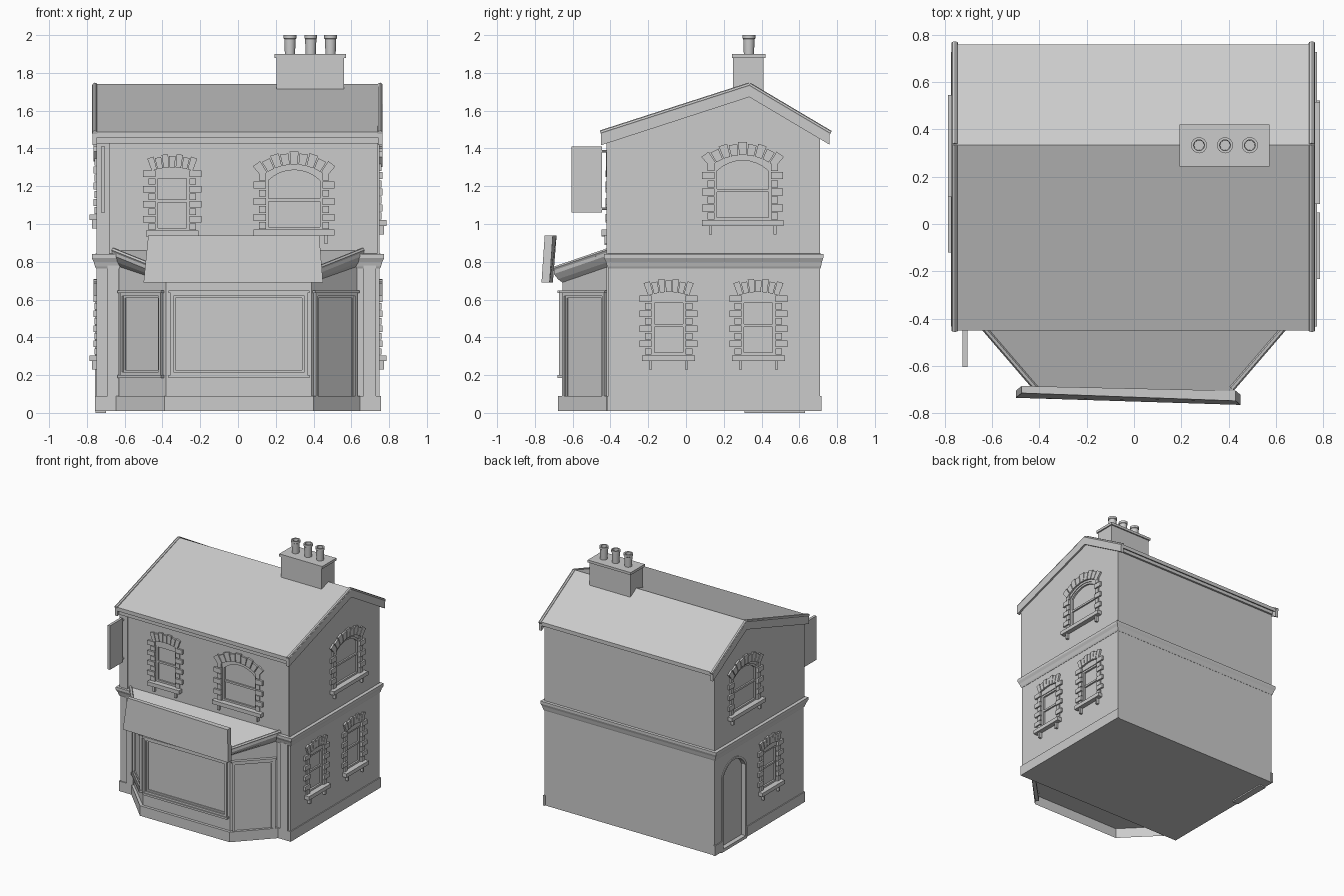
import bpy, bmesh, math
from mathutils import Vector, Matrix

if "Cube" in bpy.data.objects:
    bpy.data.objects.remove(bpy.data.objects["Cube"])

# ---------- helpers ----------
def loft(bm, rings, bottom=True, top=True):
    vs = [[bm.verts.new(p) for p in r] for r in rings]
    n = len(vs[0])
    fs = []
    for a, b in zip(vs, vs[1:]):
        for i in range(n):
            j = (i + 1) % n
            fs.append(bm.faces.new((a[i], a[j], b[j], b[i])))
    caps = [bm.faces.new(vs[0]), bm.faces.new(vs[-1])]
    bmesh.ops.recalc_face_normals(bm, faces=fs + caps)
    for cap, keep in zip(caps, (bottom, top)):
        if not keep:
            bmesh.ops.delete(bm, geom=[cap], context='FACES_ONLY')

def prism(bm, M, pts, d0, d1):
    """Extrude a 2D outline from depth d0 to d1 along the frame's outward axis."""
    loft(bm, [[M @ Vector((u, v, d)) for u, v in pts] for d in (d0, d1)])

def rect(u0, u1, v0, v1):
    return [(u0, v0), (u1, v0), (u1, v1), (u0, v1)]

def box(bm, x0, x1, y0, y1, z0, z1):
    prism(bm, Matrix(), rect(x0, x1, y0, y1), z0, z1)

def tube(bm, a, b, r, n=8):
    a, b = Vector(a), Vector(b)
    q = (b - a).to_track_quat('Z', 'Y')
    c = [q @ Vector((r * math.cos(t), r * math.sin(t), 0))
         for t in (2 * math.pi * i / n for i in range(n))]
    loft(bm, [[p + v for v in c] for p in (a, b)])

def finish(name, bm, smooth=False):
    me = bpy.data.meshes.new(name)
    bm.to_mesh(me)
    bm.free()
    ob = bpy.data.objects.new(name, me)
    bpy.context.collection.objects.link(ob)
    if smooth:
        bpy.ops.object.select_all(action='DESELECT')
        ob.select_set(True)
        bpy.context.view_layer.objects.active = ob
        bpy.ops.object.shade_smooth_by_angle(angle=math.radians(35))
    return ob

def wall_frame(a, b):
    """u runs from a to b in plan, v is up, third axis points out of the wall."""
    u = Vector((b[0] - a[0], b[1] - a[1], 0)).normalized()
    o = Vector((u.y, -u.x, 0))
    M = Matrix((u, Vector((0, 0, 1)), o)).transposed().to_4x4()
    M.translation = (a[0], a[1], 0)
    return M

FRONT = wall_frame((0, -.41), (1, -.41))
RIGHT = wall_frame((.75, 0), (.75, 1))
LEFT = wall_frame((-.75, 0), (-.75, -1))
MID = wall_frame((0, 0), (0, 1))

def opening(c, w, z0, z1, rise, n=8):
    pts = [(c - w / 2, z0), (c + w / 2, z0)]
    if not rise:
        return pts + [(c + w / 2, z1), (c - w / 2, z1)]
    R = (w * w / 4 + rise * rise) / (2 * rise)
    a = math.asin(w / 2 / R)
    return pts + [(c + R * math.sin(t), z1 + rise - R + R * math.cos(t))
                  for t in (a - 2 * a * i / n for i in range(n + 1))]

def ring(bm, M, pts, t, d0, d1):
    us, vs = zip(*pts)
    cu, cv = (min(us) + max(us)) / 2, (min(vs) + max(vs)) / 2
    su, sv = 1 - 2 * t / (max(us) - min(us)), 1 - 2 * t / (max(vs) - min(vs))
    inner = [(cu + (u - cu) * su, cv + (v - cv) * sv) for u, v in pts]
    for i in range(len(pts)):
        j = (i + 1) % len(pts)
        prism(bm, M, [pts[i], pts[j], inner[j], inner[i]], d0, d1)

cut = bmesh.new()

def window(name, M, c, z0, big):
    w, h, rise = (.30, .27, .06) if big else (.18, .29, 0)
    shape = opening(c, w, z0, z0 + h, rise)
    prism(cut, M, shape, -.02, .05)
    bm = bmesh.new()
    # sash frame and crossbar
    ring(bm, M, shape, .014, -.025, -.006)
    prism(bm, M, rect(c - w / 2, c + w / 2, z0 + .15, z0 + .165), -.025, -.008)
    # toothed side blocks
    n = 7 if big else 8
    s = (h + .03) / n
    for side in (-1, 1):
        for i in range(n):
            e, ln = c + side * w / 2, .064 if i % 2 else .036
            prism(bm, M, rect(*sorted((e, e + side * ln)), z0 + i * s + .003, z0 + (i + 1) * s - .003),
                  -.005, .015 if i % 2 else .011)
    # wedge blocks over the head
    cw, r, zs, k = (w + .05, .065, z0 + h + .01, 9) if big else (.22, .02, z0 + h + .025, 7)
    R = (cw * cw / 4 + r * r) / (2 * r)
    a = math.asin(cw / 2 / R)
    zc = zs + r - R
    for i in range(k):
        t0, t1 = (-a + 2 * a * (i + g) / k for g in (.06, .94))
        depth = .07 if i % 2 == 0 else .06
        prism(bm, M, [(c + q * math.sin(t), zc + q * math.cos(t))
                      for q, t in ((R, t0), (R, t1), (R + depth, t1), (R + depth, t0))], -.005, .014)
    # sill and its brackets
    sw = w / 2 + (.065 if big else .05)
    prism(bm, M, rect(c - sw, c + sw, z0 - .03, z0), -.02, .037)
    for side in (-1, 1):
        b = c + side * (sw - .045)
        prism(bm, M, rect(b - .008, b + .008, z0 - .075, z0 - .03), -.005, .022)
    finish(name, bm)

# ---------- windows ----------
window("front_upper_window_left", FRONT, -.348, .965, False)
window("front_upper_window_right", FRONT, .297, .97, True)
window("right_upper_window", RIGHT, .30, 1.02, True)
window("right_lower_window_front", RIGHT, -.092, .305, False)
window("right_lower_window_back", RIGHT, .383, .305, False)
window("left_upper_window", LEFT, -.33, 1.05, True)
window("left_lower_window", LEFT, -.02, .305, False)

# ---------- arched side door and step ----------
door = opening(-.47, .31, 0, .60, .10, 10)
prism(cut, LEFT, door, -.03, .05)
bm = bmesh.new()
ring(bm, LEFT, opening(-.47, .31, .01, .60, .10, 10), .015, -.035, .006)
box(bm, -.755, -.70, .31, .63, 0, .012)
finish("side_door_surround", bm)

# ---------- main walls with recesses cut in ----------
bm = bmesh.new()
prism(bm, MID, [(-.41, .01), (.71, .01), (.71, 1.50), (.335, 1.725), (-.41, 1.478)], -.75, .75)
walls = finish("walls", bm)
cutter = finish("recess_cutter", cut)
cutter.hide_render = True
mod = walls.modifiers.new("recesses", 'BOOLEAN')
mod.operation, mod.solver, mod.object = 'DIFFERENCE', 'EXACT', cutter
bpy.context.view_layer.objects.active = walls
bpy.ops.object.modifier_apply(modifier="recesses")
bpy.data.objects.remove(cutter)

# ---------- plinth, corner strips, moulded floor band ----------
bm = bmesh.new()
box(bm, -.757, .757, -.418, -.38, .01, .09)
box(bm, .74, .757, -.41, .717, .01, .09)
box(bm, -.757, -.74, -.41, .31, .01, .09)
box(bm, -.757, -.74, .63, .717, .01, .09)
finish("plinth", bm)

bm = bmesh.new()
for x0, x1, z0, z1 in ((-.69, -.63, .09, .78), (.665, .73, .09, .78),
                       (-.75, -.68, .84, 1.44), (.735, .75, .84, 1.44)):
    box(bm, x0, x1, -.42, -.40, z0, z1)
finish("corner_strips", bm)

bm = bmesh.new()
loft(bm, [[(x * (.75 + o), (.71 + o * .7 if y > 0 else -.41 - o), z)
           for x, y in ((-1, -1), (1, -1), (1, 1), (-1, 1))]
          for o, z in ((.002, .765), (.007, .775), (.014, .80), (.024, .82), (.024, .84), (.002, .843))])
finish("floor_band", bm)

# ---------- roof, verges, eaves ----------
def gable(drop):
    top = [(-.45, 1.487), (.335, 1.742), (.76, 1.49)]
    return top + [(u, v - drop) for u, v in reversed(top)]

bm = bmesh.new()
prism(bm, MID, gable(.03), -.76, .755)
finish("roof", bm)
bm = bmesh.new()
for x in (-.758, .752):
    prism(bm, MID, gable(.07), x - .012, x + .012)
    tube(bm, (x, -.452, 1.482), (x, .335, 1.735), .014)
    tube(bm, (x, .335, 1.735), (x, .765, 1.48), .014)
finish("verges", bm)
bm = bmesh.new()
box(bm, -.75, .75, -.435, -.40, 1.425, 1.475)
box(bm, -.75, .75, .70, .725, 1.455, 1.50)
finish("eaves_boards", bm)

# ---------- chimney ----------
bm = bmesh.new()
box(bm, .203, .562, .25, .41, 1.55, 1.88)
box(bm, .193, .572, .243, .42, 1.88, 1.90)
finish("chimney", bm)
bm = bmesh.new()
for x in (.275, .385, .49):
    loft(bm, [[(x + r * math.cos(t), .333 + r * math.sin(t), z)
               for t in (math.pi * i / 8 for i in range(16))]
              for r, z in ((.027, 1.90), (.030, 1.98), (.034, 1.983), (.034, 2.0), (.023, 2.0), (.021, 1.93))])
finish("chimney_pots", bm, True)

# ---------- shop bay with sloping roof ----------
plan = [(-.63, -.40), (-.63, -.41), (-.38, -.655), (.39, -.655), (.63, -.41), (.63, -.40)]
eave = [(-.67, -.40), (-.667, -.41), (-.42, -.70), (.42, -.70), (.667, -.41), (.67, -.40)]
foot = [(-.645, -.40), (-.645, -.42), (-.39, -.677), (.40, -.677), (.645, -.42), (.645, -.40)]
def slope(pts, drop):
    return [(x, y, .76 + (y + .70) * .345 - drop) for x, y in pts]
mix = [((a[0] + b[0]) / 2, (a[1] + b[1]) / 2) for a, b in zip(plan, eave)]

bm = bmesh.new()
loft(bm, [[(x, y, .09) for x, y in plan], slope(plan, .085), slope(mix, .06),
          slope(eave, .025), slope(eave, 0)])
for s in (-1, 1):
    tube(bm, (s * .66, -.41, .862), (s * .415, -.695, .764), .012, 6)
finish("shop_bay", bm)
bm = bmesh.new()
loft(bm, [[(x, y, z) for x, y in foot] for z in (.01, .09)], bottom=False)
finish("shop_bay_base", bm)

# shop windows on left and front of the bay, door on the right
def bay_panel(name, a, b, m, z0, z1, sill):
    M = wall_frame(a, b)
    w = (Vector(b) - Vector(a)).length
    bm = bmesh.new()
    ring(bm, M, rect(m, w - m, z0, z1), .016, -.01, .018)
    ring(bm, M, rect(m + .016, w - m - .016, z0 + .016, z1 - .016), .012, -.01, .008)
    prism(bm, M, rect(m - .01, w - m + .01, z1, z1 + .014), -.01, .025)
    if sill:
        prism(bm, M, rect(m - .01, w - m + .01, z0 - .016, z0), -.01, .025)
    finish(name, bm)

bay_panel("shop_window_left", plan[1], plan[2], .025, .20, .635, True)
bay_panel("shop_window_front", plan[2], plan[3], .022, .20, .635, True)
bay_panel("shop_door", plan[3], plan[4], .015, .02, .635, False)

# ---------- tilted fascia board ----------
bm = bmesh.new()
loft(bm, [[(-.50, -.735, .69), (.45, -.765, .69), (.45, -.722, .69), (-.50, -.705, .69)],
          [(-.475, -.715, .94), (.43, -.748, .94), (.43, -.705, .94), (-.475, -.685, .94)]])
finish("fascia_board", bm)

# ---------- hanging sign ----------
bm = bmesh.new()
box(bm, -.725, -.704, -.605, -.445, 1.06, 1.41)
for z in (1.08, 1.385):
    tube(bm, (-.715, -.45, z), (-.715, -.405, z), .007)
finish("hanging_sign", bm)
